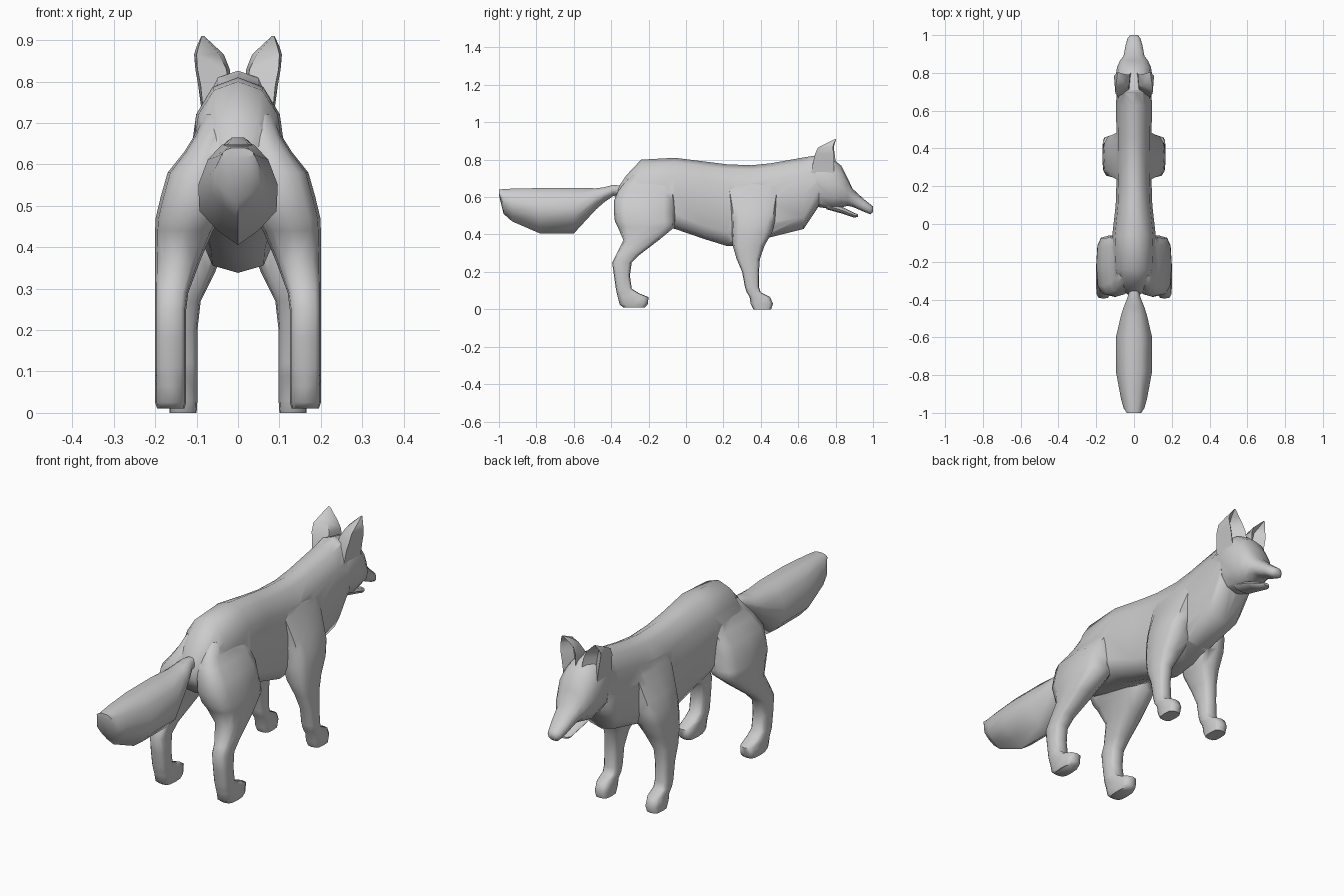
import bpy, bmesh, math


def smooth(ob, angle):
    bpy.ops.object.select_all(action='DESELECT')
    ob.select_set(True)
    bpy.context.view_layer.objects.active = ob
    bpy.ops.object.shade_smooth_by_angle(angle=math.radians(angle))


def loft(name, rings, angle=50):
    """Skin a list of equal-length point rings and cap both ends."""
    bm = bmesh.new()
    vs = [[bm.verts.new(p) for p in r] for r in rings]
    n = len(vs[0])
    for a, b in zip(vs, vs[1:]):
        for i in range(n):
            j = (i + 1) % n
            bm.faces.new((a[i], a[j], b[j], b[i]))
    bm.faces.new(vs[0][::-1])
    bm.faces.new(vs[-1])
    bmesh.ops.recalc_face_normals(bm, faces=bm.faces)
    me = bpy.data.meshes.new(name)
    bm.to_mesh(me)
    bm.free()
    ob = bpy.data.objects.new(name, me)
    bpy.context.collection.objects.link(ob)
    smooth(ob, angle)
    return ob


def oval(n, top, bottom):
    """Unit superellipse points with separate upper and lower squareness."""
    pts = []
    for i in range(n):
        a = 2 * math.pi * i / n
        c, s = math.cos(a), math.sin(a)
        p = bottom if s < -1e-6 else top
        pts.append((math.copysign(abs(c) ** (2 / p), c),
                    math.copysign(abs(s) ** (2 / p), s)))
    return pts


def along_y(name, sections, n=12, top=2.2, bottom=2.4):
    """Sections are (y, half width, bottom z, top z)."""
    return loft(name, [[(w * c, y, (b + t) / 2 + (t - b) / 2 * s)
                        for c, s in oval(n, top, bottom)]
                       for y, w, b, t in sections], 60)


def leg(name, levels, side):
    """Levels are (z, back y, front y, inner x, outer x)."""
    return loft(name, [[(side * ((i + o) / 2 + (o - i) / 2 * c),
                         (b + f) / 2 + (f - b) / 2 * s, z) for c, s in oval(12, 3.2, 3.2)]
                       for z, b, f, i, o in levels])


def merge(base, part):
    """Fuse a part into the base so the surface is continuous."""
    mod = base.modifiers.new("join", 'BOOLEAN')
    mod.operation = 'UNION'
    mod.solver = 'EXACT'
    mod.object = part
    bpy.context.view_layer.objects.active = base
    bpy.ops.object.modifier_move_to_index(modifier="join", index=0)
    bpy.ops.object.modifier_apply(modifier="join")
    bpy.data.objects.remove(part)


# Torso and neck
body = along_y("body", [
    (-.375, .03, .56, .61), (-.36, .05, .53, .655), (-.32, .09, .48, .715),
    (-.24, .109, .46, .80), (-.06, .115, .43, .81), (.10, .097, .375, .79),
    (.22, .093, .338, .775), (.35, .093, .345, .77), (.45, .093, .385, .78),
    (.63, .095, .43, .812), (.71, .092, .55, .825)], 12, 2.2, 3.4)

# Head with tapered muzzle, and lower jaw
head = along_y("head", [
    (.64, .07, .60, .79), (.70, .093, .548, .826), (.78, .098, .535, .808),
    (.83, .09, .545, .768), (.865, .074, .553, .70), (.89, .055, .548, .645),
    (.95, .044, .522, .59), (.985, .033, .508, .562), (1.0, .02, .52, .55)])
along_y("jaw", [
    (.75, .05, .535, .575), (.84, .042, .51, .545), (.90, .03, .49, .515),
    (.92, .016, .495, .508)], 8)

# Bushy tail: narrow flat top, pointed underside
half = [(.4, 1), (.76, .85), (1, .6), (.97, .34), (.5, .14)]
shape = half + [(0, 0)] + [(-x, z) for x, z in reversed(half)]
loft("tail", [[(w * x, y, b + (t - b) * z) for x, z in shape] for y, w, b, t in [
    (-.33, .018, .60, .66), (-.39, .035, .605, .665), (-.44, .055, .57, .652),
    (-.48, .068, .535, .647), (-.60, .096, .405, .648), (-.78, .096, .405, .648),
    (-.93, .068, .47, .645), (-.975, .055, .51, .643), (-1.0, .038, .61, .64)]])

# Legs with paws, upper ends flowing into rump and shoulder
hind = [
    (.01, -.335, -.22, .13, .195), (.025, -.355, -.205, .125, .2),
    (.065, -.365, -.20, .125, .2), (.085, -.37, -.25, .125, .2),
    (.11, -.375, -.29, .125, .2), (.18, -.385, -.30, .125, .2),
    (.25, -.395, -.29, .125, .2), (.29, -.375, -.25, .12, .2),
    (.37, -.335, -.145, .09, .2), (.44, -.365, -.06, .06, .2),
    (.47, -.38, -.06, .04, .199), (.52, -.386, -.06, .02, .187),
    (.58, -.385, -.06, .02, .17), (.63, -.365, -.06, .02, .13),
    (.67, -.335, -.06, .02, .105), (.72, -.29, -.06, .02, .085)]
fore = [
    (0, .36, .455, .10, .165), (.03, .345, .465, .098, .167),
    (.065, .34, .45, .098, .167), (.09, .325, .40, .098, .167),
    (.12, .315, .39, .098, .167), (.20, .30, .39, .098, .167),
    (.27, .27, .395, .09, .167), (.34, .25, .42, .055, .167),
    (.41, .245, .46, .03, .167), (.47, .245, .475, .03, .16),
    (.53, .24, .48, .03, .14), (.59, .23, .49, .03, .115),
    (.64, .22, .50, .03, .094), (.68, .22, .50, .03, .078)]

# Cupped ears: inner edge, two back corners, outer edge, hollow
ear = [
    (.73, [(.02, .80), (.025, .69), (.084, .67), (.088, .79), (.056, .75)]),
    (.79, [(.016, .80), (.022, .70), (.09, .68), (.096, .79), (.056, .75)]),
    (.83, [(.02, .795), (.028, .72), (.098, .69), (.103, .79), (.062, .75)]),
    (.865, [(.034, .79), (.045, .735), (.1, .705), (.106, .785), (.07, .75)]),
    (.885, [(.055, .795), (.062, .755), (.095, .745), (.1, .79), (.078, .77)]),
    (.91, [(.082, .803), (.083, .797), (.087, .797), (.088, .803), (.085, .80)])]

merge(body, head)
for label, side in (("left", -1), ("right", 1)):
    merge(body, leg("hind_leg_" + label, hind, side))
    merge(body, leg("front_leg_" + label, fore, side))
    loft("ear_" + label, [[(side * x, y, z) for x, y in pts] for z, pts in ear])
smooth(body, 60)
